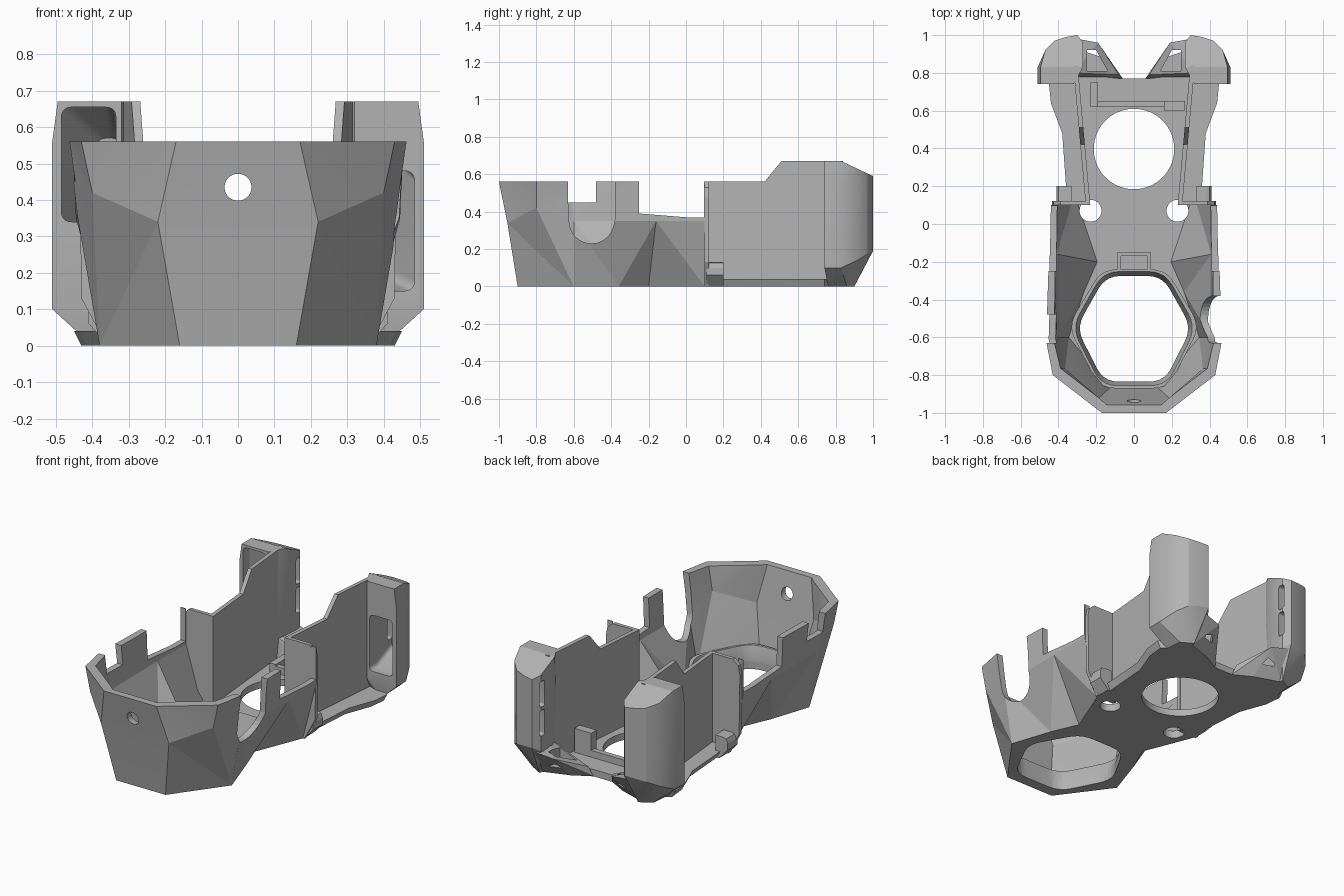
import bpy, bmesh, math
from mathutils import Vector

old = bpy.data.objects.get("Cube")
if old:
    bpy.data.objects.remove(old, do_unlink=True)

grey = bpy.data.materials.new("plain grey")
grey.use_nodes = True
grey.diffuse_color = (0.45, 0.45, 0.45, 1)
grey.node_tree.nodes["Principled BSDF"].inputs["Base Color"].default_value = (0.45, 0.45, 0.45, 1)


def finish(bm, name):
    bmesh.ops.recalc_face_normals(bm, faces=bm.faces)
    mesh = bpy.data.meshes.new(name)
    bm.to_mesh(mesh)
    bm.free()
    ob = bpy.data.objects.new(name, mesh)
    bpy.context.collection.objects.link(ob)
    mesh.materials.append(grey)
    return ob


def loft(name, rings):
    """Solid through rings of equal length."""
    bm = bmesh.new()
    vs = [[bm.verts.new(p) for p in ring] for ring in rings]
    n = len(rings[0])
    for a, b in zip(vs, vs[1:]):
        for i in range(n):
            j = (i + 1) % n
            bm.faces.new((a[i], a[j], b[j], b[i]))
    bm.faces.new(vs[0][::-1])
    bm.faces.new(vs[-1])
    bmesh.ops.triangulate(bm, faces=bm.faces)
    return finish(bm, name)


def prism(name, pts, lo, hi, axis="z"):
    def at(p, h):
        return {"x": (h, p[0], p[1]), "y": (p[0], h, p[1]), "z": (p[0], p[1], h)}[axis]
    return loft(name, [[at(p, h) for p in pts] for h in (lo, hi)])


def hull(name, pts):
    bm = bmesh.new()
    for p in pts:
        bm.verts.new(p)
    bmesh.ops.convex_hull(bm, input=bm.verts)
    loose = [v for v in bm.verts if not v.link_faces]
    bmesh.ops.delete(bm, geom=loose, context="VERTS")
    return finish(bm, name)


def rect(x0, x1, y0, y1):
    return [(x0, y0), (x1, y0), (x1, y1), (x0, y1)]


def arc(cx, cy, r, n=48, start=0, sweep=math.tau):
    return [(cx + r * math.cos(start + sweep * i / n), cy + r * math.sin(start + sweep * i / n)) for i in range(n)]


def rounded(pts, r, steps=5):
    """Outline with each corner replaced by a short curve."""
    out = []
    for i, p in enumerate(pts):
        p, a, b = Vector(p), Vector(pts[i - 1]), Vector(pts[(i + 1) % len(pts)])
        s, e = p + (a - p).normalized() * r, p + (b - p).normalized() * r
        for k in range(steps + 1):
            t = k / steps
            out.append(tuple(s * (1 - t) ** 2 + p * 2 * t * (1 - t) + e * t * t))
    return out


def both(half):
    """Mirror a one-sided outline to a closed one."""
    return half + [(-p[0], *p[1:]) for p in reversed(half)]


def cut(ob, *cutters):
    for c in cutters:
        c.hide_render = True
        m = ob.modifiers.new("cut", "BOOLEAN")
        m.operation, m.solver, m.object = "DIFFERENCE", "EXACT", c
        bpy.context.view_layer.objects.active = ob
        bpy.ops.object.modifier_apply(modifier=m.name)
        bpy.data.objects.remove(c, do_unlink=True)


def smooth(ob, angle=25):
    bpy.ops.object.select_all(action="DESELECT")
    ob.select_set(True)
    bpy.context.view_layer.objects.active = ob
    bpy.ops.object.shade_smooth_by_angle(angle=math.radians(angle))


# Faceted front shell
low = [(.16, -.9, 0), (.38, -.6, 0), (.3, -.36, 0), (.23, -.2, 0), (.35, .1, 0)]
mid = [(.22, -.955, .34), (.4, -.8, .42), (.44, -.6, .35), (.445, -.16, .35), (.44, .1, .35)]
top = [(.17, -1, .56), (.43, -.8, .56), (.465, -.62, .56), (.455, -.3, .56), (.44, .1, .56)]


def inset(half, lift=0, d=.035):
    pts = [(x - d, y + d if y < -.7 else y, z + lift) for x, y, z in half[:-1]]
    x, y, z = half[-1]
    return both(pts + [(x - d, .16, z + lift)])


shell = loft("front_shell", [both(low), both(mid), both(top)])
cut(shell, loft("hollow", [inset(low, .045), inset(mid), inset(top, .04)]))
opening = rounded(both([(.15, -.275), (.305, -.55), (.16, -.835)]), .08)
slot = [(-.63, .7), (-.63, .45)] + arc(-.505, .35, .12, 16, math.pi, math.pi) + [(-.38, .36), (-.38, .7)]
saddle = [(-.25, .39), (0, .37), (.095, .37), (.095, .7), (-.25, .7)]
cut(shell,
    prism("opening", opening, -.1, .3),
    prism("front_hole", arc(0, .435, .037), -1.2, -.8, "y"),
    prism("slot", slot, .2, .6, "x"),
    prism("notch", rect(-.63, -.48, .45, .7), -.6, -.2, "x"),
    prism("saddle", saddle, -.6, .6, "x"))

# Raised rim around the large opening
rim_out = rounded(both([(.17, -.24), (.35, -.54), (.18, -.87)]), .08)
rim = loft("opening_rim", [[(x * .94, -.57 + (y + .57) * .95, .02) for x, y in rim_out],
                           [(x, y, .13) for x, y in rim_out]])
flare = [[(x * f, -.57 + (y + .57) * f, z) for x, y in opening] for f, z in ((1, -.1), (1, .06), (1.09, .14))]
cut(rim, loft("rim_hole", flare))

# Base plate with round openings
plate = [(.34, .1), (.34, .2), (.36, .48), (.42, .64), (.43, .74), (.36, .8), (.07, .77)]
wide = [(x + (.02 if x > .3 else 0), y) for x, y in plate]
base = loft("base_plate", [[(x, y, 0) for x, y in both(plate)], [(x, y, .04) for x, y in both(wide)]])
cut(base, prism("fan_hole", arc(0, .397, .213, 64), -.1, .2))
for ob in (base, shell):
    for s in (-1, 1):
        cut(ob, prism("screw_hole", arc(s * .23, .07, .058, 32), -.1, .2))
smooth(base)
smooth(shell, 8)
smooth(rim)

# Small fittings on the floor
prism("cable_clip_back", rect(-.08, .08, -.17, -.15), .03, .13)
for s in (-1, 1):
    prism("cable_clip_side", rect(s * .08 - .01, s * .08 + .01, -.25, -.15), .03, .13)
    prism("shallow_boss", arc(s * .18, -.04, .055, 32), .04, .05)
prism("cross_rib", rect(-.22, .2, .62, .65), .03, .08)
prism("rear_stop", rect(.16, .27, .6, .65), .03, .18)
prism("rear_rail", rect(-.23, -.19, .62, .75), .03, .09)

wall_profile = [(.1, .01), (.1, .56), (.42, .56), (.51, .67), (.84, .67), (.84, .01)]
wing_plan = [(.28, .84), (.32, .74), (.51, .74), (.51, .83), (.47, .92), (.42, .97), (.36, .99), (.3, 1), (.27, .96)]
for s, side in ((1, "left"), (-1, "right")):
    # Tall side wall, leaning inwards to the front
    def line(x):
        return [(s * (x - .09 * (.84 - y)), y, z) for y, z in wall_profile]
    loft(side + "_wall", [line(.298), line(.322)])

    # Thin flange closing the front of the wall, rounded at its outer top
    flange = [(.232, 0), (.36, 0), (.43, .13), (.435, .48), (.425, .53), (.39, .56), (.232, .56)]
    prism(side + "_flange", [(s * x, z) for x, z in flange], .1, .122, "y")
    foot = [(.33, 0), (.355, 0), (.41, .06), (.41, .1), (.4, .125), (.38, .13), (.33, .13)]
    prism(side + "_flange_foot", [(s * x, z) for x, z in foot], .11, .2, "y")

    # Curved rear wing with sloped top and tapered foot
    pts = [(s * x, y, .1 + max(0, y - .85) * .6) for x, y in wing_plan]
    pts += [(s * x, y, .67 - max(0, y - .83) * .47) for x, y in wing_plan if y > .9]
    pts += [(s * x, y, .56) for x, y in wing_plan if y < .9]
    pts += [(s * min(x, .495), min(y, .83), .67) for x, y in wing_plan]
    pts += [(s * x, y, 0) for x, y in ((.3, .8), (.4, .76), (.39, .86), (.32, .9))]
    wing = hull(side + "_wing", pts)

    # Hollow of the wing, open to the front, with two rear vents
    z0, z1 = (.15, .48) if s > 0 else (.34, .655)
    mouth, back = rounded(rect(.335, .485, z0, z1), .03), rounded(rect(.32, .39, .2, .57), .03)
    cut(wing, loft("pocket", [[(s * x, y, z) for x, z in ring]
                              for ring, y in ((mouth, .6), (mouth, .8), (back, .965))]))
    for z in (.25, .42):
        cut(wing, prism("vent", rounded(rect(.925, .965, z, z + .15), .012), s * .2, s * .35, "x"))
    smooth(wing)

    # Angled duct outlet beneath the wing
    duct = hull(side + "_duct", [(s * x, y, z) for x, y, z in (
        (.06, .77, 0), (.36, .77, 0), (.32, .88, 0), (.17, .83, 0),
        (.08, .79, .06), (.19, .96, .14), (.3, .98, .16), (.32, .8, .16), (.2, .8, .1))])
    cut(duct, hull("duct_mouth", [(s * x, y, z) for z in (.06, .3) for x, y in
                                  ((.14, .81), (.2, .92), (.25, .92), (.25, .81))]))
